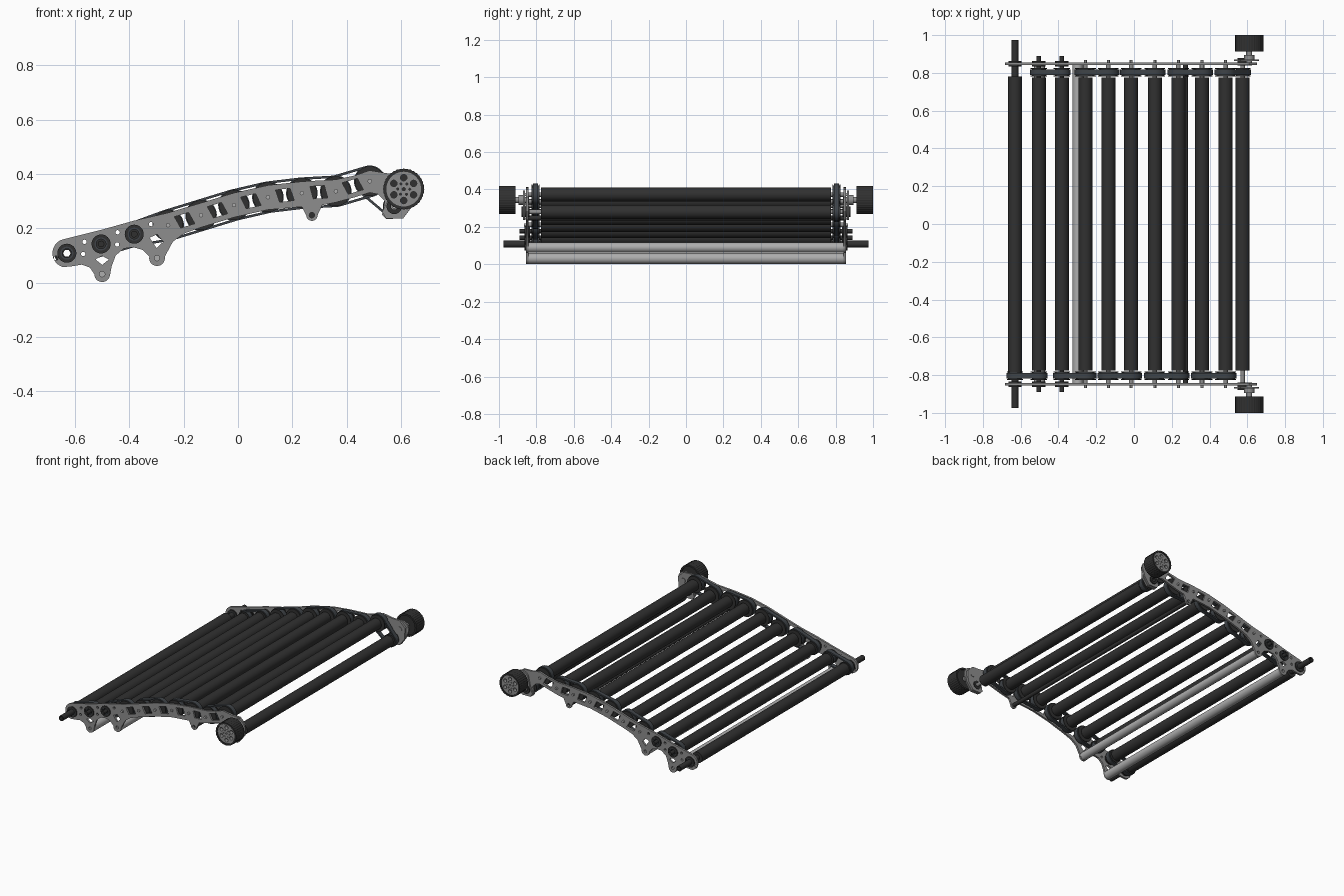
import bpy
from math import pi, sin, cos, atan2, acos, radians
from mathutils import Vector

if "Cube" in bpy.data.objects:
    bpy.data.objects.remove(bpy.data.objects["Cube"])


def material(name, v, b=0.0):
    m = bpy.data.materials.new(name)
    m.diffuse_color = (v, v + b / 2, v + b, 1)
    m.use_nodes = True
    m.node_tree.nodes["Principled BSDF"].inputs["Base Color"].default_value = m.diffuse_color
    return m


RUBBER = material("dark_rubber", 0.03)
BELT = material("belt_grey", 0.05, 0.015)
PLATE = material("plate_metal", 0.27)
TUBE = material("tube_metal", 0.42)


def arc(x, z, r, a0=0, a1=360, n=32):
    """Points on an arc in the XZ plane; a full circle leaves out the repeated end."""
    full = abs(a1 - a0) >= 360
    k = n if full else n - 1
    return [(x + r * cos(radians(a0 + (a1 - a0) * i / k)),
             z + r * sin(radians(a0 + (a1 - a0) * i / k))) for i in range(n)]


def extrude(name, y0, y1, loops, mat):
    """Flat XZ outline (first loop) with holes (other loops), extruded along Y."""
    cu = bpy.data.curves.new(name, 'CURVE')
    cu.dimensions = '2D'
    cu.fill_mode = 'BOTH'
    cu.extrude = abs(y1 - y0) / 2
    for pts in loops:
        sp = cu.splines.new('POLY')
        sp.points.add(len(pts) - 1)
        for p, (x, z) in zip(sp.points, pts):
            p.co = (x, z, 0, 1)
        sp.use_cyclic_u = True
    cu.materials.append(mat)
    ob = bpy.data.objects.new(name, cu)
    ob.location.y = (y0 + y1) / 2
    ob.rotation_euler.x = pi / 2
    bpy.context.collection.objects.link(ob)
    return ob


def rod(name, x, z, r, y0, y1, mat, n=32):
    """Solid cylinder along Y."""
    bpy.ops.mesh.primitive_cylinder_add(vertices=n, radius=r, depth=abs(y1 - y0),
                                        location=(x, (y0 + y1) / 2, z), rotation=(pi / 2, 0, 0))
    ob = bpy.context.object
    ob.name = name
    ob.data.materials.append(mat)
    return ob


def belt_loop(p, q, r1, r2):
    """Outline of a belt around two pulleys."""
    d = Vector(q) - Vector(p)
    a = math_deg(atan2(d.y, d.x))
    b = math_deg(acos((r1 - r2) / d.length))
    return arc(*p, r1, a + b, a + 360 - b, 20) + arc(*q, r2, a - b, a + b, 20)


def math_deg(v):
    return v * 180 / pi


# Roller axes (x, z) along the arched conveyor
AXES = [(-.63, .108), (-.504, .142), (-.382, .178), (-.257, .211), (-.136, .248), (-.015, .285),
        (.11, .314), (.235, .329), (.36, .336), (.485, .373), (.575, .28)]
PULLEY_R = [.046] * 3 + [.058] * 7 + [.045]
WHEEL = (.61, .344)
LOW, MID, SMALL = (-.5, .031), (-.298, .09), (.272, .248)

# Side plate outline with three hanging mounting lobes
outline = (arc(*AXES[0], .053, 255, 105, 16)
           + [(-.5, .195), (-.382, .228), (-.257, .257), (-.136, .293), (-.015, .330), (.11, .358),
              (.235, .372), (.36, .379), (.43, .394), (.485, .413), (.55, .402), (.61, .40),
              (.65, .36), (.645, .285), (.608, .236), (.545, .234), (.53, .25), (.54, .30),
              (.515, .325), (.485, .331), (.43, .314), (.36, .295), (.31, .285)]
           + arc(*SMALL, .021, 0, -180, 12)
           + [(.235, .279), (.11, .268), (-.015, .24), (-.136, .203), (-.20, .18), (-.24, .15)]
           + arc(*MID, .029, 10, -190, 14)
           + [(-.35, .12), (-.385, .13), (-.42, .125), (-.45, .10), (-.465, .06)]
           + arc(*LOW, .029, -10, -180, 14)
           + [(-.545, .055), (-.575, .066), (-.61, .06)])

# Plate holes: bearings, mounting holes, lightening windows
holes = [arc(*AXES[i], .033) for i in (0, 1, 2)] + [arc(*AXES[10], .024)]
holes += [arc(*c, .010, n=16) for c in (LOW, MID, SMALL)]
holes += [arc(x, z, .008, n=12) for x, z in
          ((-.565, .15), (-.443, .185), (-.57, .105), (-.445, .14), (-.32, .215), (-.67, .09))]
holes += [[(-.525, .085), (-.5, .065), (-.475, .085), (-.5, .098)],
          [(-.325, .165), (-.30, .127), (-.275, .15), (-.298, .178)]]
for i in range(3, 9):
    p, q = Vector(AXES[i]), Vector(AXES[i + 1])
    u = (q - p).normalized()
    n = Vector((-u.y, u.x)) * .023
    s, e = p + u * .031, q - u * .031
    holes.append([tuple(v) for v in (s - n + u * .01, s + n, e + n - u * .01, e - n)])

# Rollers: the first rides on a hollow through shaft
for i, (x, z) in enumerate(AXES):
    if i == 0:
        extrude("hollow_roller", -.78, .78, [arc(x, z, .037), arc(x, z, .018)], RUBBER)
        extrude("hollow_shaft", -.975, .975,
                [arc(x, z, .018), arc(x, z, .014, n=6)], RUBBER)
        continue
    rod(f"roller_{i + 1}", x, z, .037, -.775, .775, RUBBER)
    end = .89 if i < 3 else .867
    for s in (-1, 1):
        rod(f"roller_shaft_{i + 1}", x, z, .012, s * .77, s * (end if i < 3 else .842),
            RUBBER if i < 3 else PLATE, 16)
        if i >= 3:
            rod(f"axle_bolt_{i + 1}", x, z, .008, s * .84, s * end, TUBE, 12)

# Cross tubes between the plates
rod("lower_cross_tube", *LOW, .029, -.843, .843, TUBE)
rod("upper_cross_tube", *MID, .027, -.843, .843, TUBE)
rod("thin_cross_rod", *SMALL, .013, -.843, .843, RUBBER, 16)

for s in (-1, 1):
    side = "back" if s > 0 else "front"
    extrude(f"{side}_side_plate", s * .843, s * .856, [outline] + holes, PLATE)

    # Bearings in the lower plate end
    for x, z in AXES[:3]:
        extrude(f"{side}_bearing", s * .835, s * .863, [arc(x, z, .035), arc(x, z, .024)], RUBBER)
        extrude(f"{side}_bearing_race", s * .838, s * .860, [arc(x, z, .024), arc(x, z, .0175)], BELT)

    # Belts alternate between the two sides so each roller drives the next
    for i in range(1 if s > 0 else 0, 10, 2):
        p, q, r1, r2 = AXES[i], AXES[i + 1], PULLEY_R[i], PULLEY_R[i + 1]
        extrude(f"{side}_belt_{i + 1}", s * .79, s * .817,
                [belt_loop(p, q, r1, r2), belt_loop(p, q, r1 - .009, r2 - .009)], BELT)
        for c, r in ((p, r1), (q, r2)):
            bore = .018 if c == AXES[0] else .011
            extrude(f"{side}_pulley", s * .787, s * .82, [arc(*c, r - .009), arc(*c, bore)], BELT)
            for y in (.782, .820):
                extrude(f"{side}_pulley_flange", s * y, s * (y + .005),
                        [arc(*c, r - .003), arc(*c, bore)], RUBBER)

    # Wheel bracket and drive shaft
    bracket = (arc(*WHEEL, .052, 150, -20, 16)
               + [(.64, .28), (.608, .236), (.545, .236), (.53, .26), (.55, .30)])
    extrude(f"{side}_wheel_bracket", s * .862, s * .872,
            [bracket, arc(*AXES[10], .022)], PLATE)
    extrude(f"{side}_drive_bearing", s * .838, s * .88,
            [arc(*AXES[10], .028), arc(*AXES[10], .012)], RUBBER)
    rod(f"{side}_wheel_shaft", *WHEEL, .016, s * .84, s * .935, PLATE, 24)
    rod(f"{side}_wheel_collar", *WHEEL, .027, s * .872, s * .895, PLATE, 24)

    # Wheel: rubber tyre, drilled hub and dark web behind the holes
    tyre = [(WHEEL[0] + (.076 - .002 * (k % 2)) * cos(k * pi / 36),
             WHEEL[1] + (.076 - .002 * (k % 2)) * sin(k * pi / 36)) for k in range(72)]
    extrude(f"{side}_tyre", s * .912, s * 1.0, [tyre, arc(*WHEEL, .064, n=40)], RUBBER)
    drill = [arc(*WHEEL, .006, n=12)]
    for k in range(6):
        a = k * pi / 3 + pi / 6
        drill.append(arc(WHEEL[0] + .042 * cos(a), WHEEL[1] + .042 * sin(a), .012, n=16))
        drill.append(arc(WHEEL[0] + .022 * cos(a + .5), WHEEL[1] + .022 * sin(a + .5), .004, n=8))
    extrude(f"{side}_wheel_hub", s * .97, s * .995, [arc(*WHEEL, .064, n=40)] + drill, PLATE)
    rod(f"{side}_wheel_web", *WHEEL, .064, s * .92, s * .965, RUBBER, 40)

# Turn outlines into meshes and smooth the round surfaces
bpy.ops.object.select_all(action='SELECT')
bpy.context.view_layer.objects.active = bpy.data.objects["lower_cross_tube"]
bpy.ops.object.convert(target='MESH')
bpy.ops.object.select_all(action='SELECT')
bpy.ops.object.shade_smooth_by_angle(angle=radians(30))
